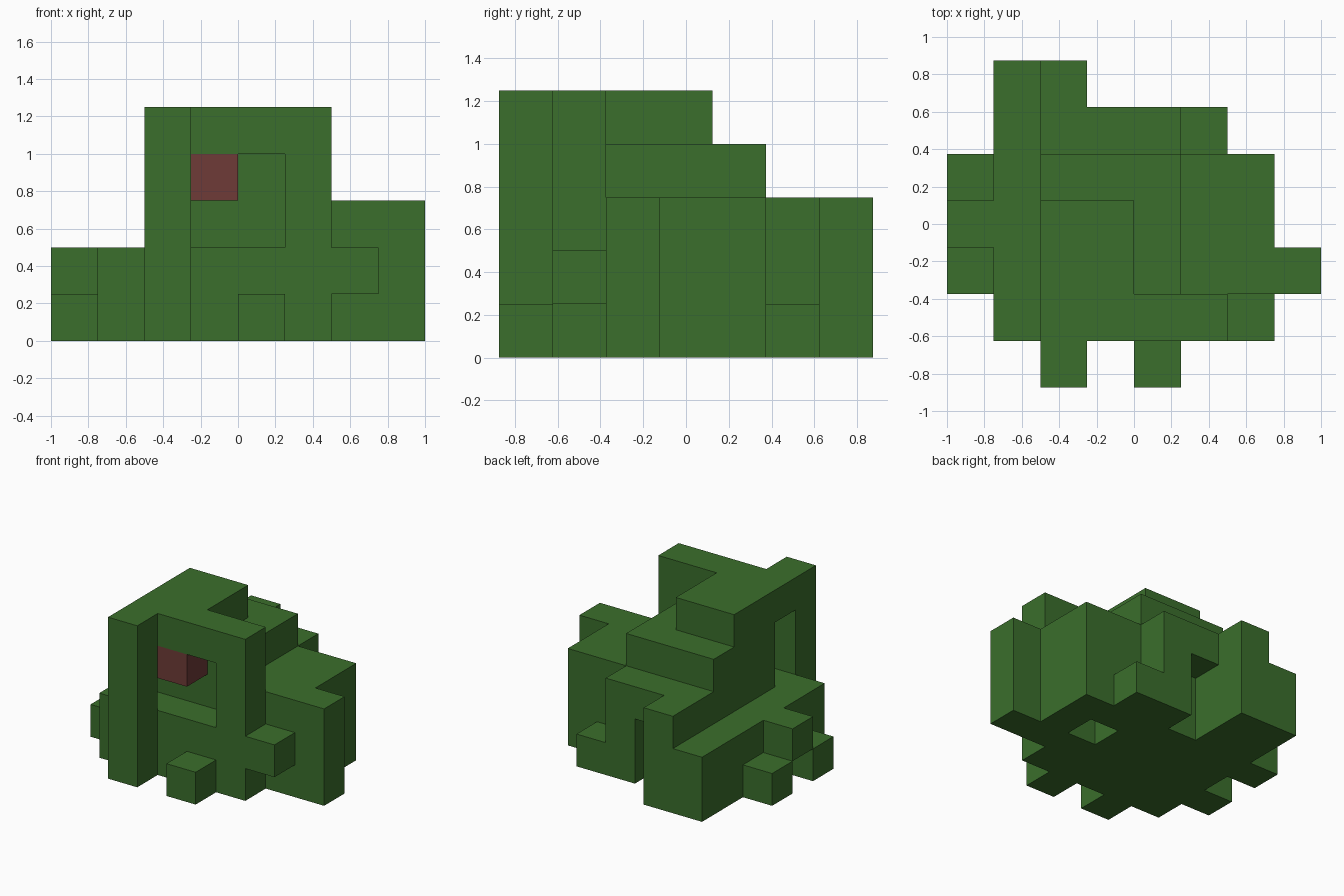
import bpy
import bmesh
from mathutils import Vector

cube = bpy.data.objects.get("Cube")
if cube:
    bpy.data.objects.remove(cube, do_unlink=True)

CELL = 0.25
ORIGIN = Vector((-1.0, -0.875, 0.0))


def make_material(name, colour):
    mat = bpy.data.materials.new(name)
    mat.use_nodes = True
    mat.diffuse_color = colour
    mat.node_tree.nodes["Principled BSDF"].inputs["Base Color"].default_value = colour
    return mat


green = make_material("leaf green", (0.043, 0.156, 0.025, 1))
red = make_material("brick red", (0.156, 0.044, 0.039, 1))


def block(x, y, z):
    """Cells of a box; each argument is a (start, end) range in cells."""
    return {(i, j, k) for i in range(*x) for j in range(*y) for k in range(*z)}


parts = {
    # stepped core
    "main_body": block((2, 5), (2, 5), (0, 4)),
    "upper_block": block((2, 4), (2, 4), (4, 5)),
    "left_terrace": block((5, 7), (2, 5), (0, 3)) - block((5, 6), (3, 4), (0, 1)),
    "left_fin": block((7, 8), (2, 3), (0, 3)),
    "right_ledge": block((1, 2), (1, 7), (0, 2)),
    # front wall with its window
    "front_wall": block((2, 6), (1, 2), (0, 5)) - block((2, 5), (1, 2), (2, 4)),
    "front_pillar": block((2, 3), (0, 1), (0, 5)),
    "front_step": block((4, 5), (0, 1), (0, 1)),
    "side_bracket": block((6, 7), (1, 2), (1, 2)),
    "window_block": block((3, 4), (1, 2), (3, 4)),
    # back terrace with its notch
    "back_terrace": block((2, 5), (5, 6), (0, 3)) - block((3, 4), (5, 6), (0, 2)),
    "back_pillar": block((2, 3), (6, 7), (0, 3)),
    "back_step": block((5, 6), (5, 6), (0, 1)),
    # small cubes on the right side
    "right_front_cube": block((0, 1), (2, 3), (0, 1)),
    "right_middle_cube": block((0, 1), (3, 4), (1, 2)),
    "right_back_cube": block((0, 1), (4, 5), (0, 1)),
}
solid = set().union(*parts.values())


def build_part(name, cells, mat):
    """Make the outer faces of a part, leaving out those buried in others."""
    bm = bmesh.new()
    for cell in sorted(cells):
        centre = Vector(cell) + Vector((0.5, 0.5, 0.5))
        for axis in range(3):
            for side in (-1, 1):
                normal = Vector((0, 0, 0))
                normal[axis] = side
                if tuple(int(a + b) for a, b in zip(cell, normal)) in solid:
                    continue
                u = Vector((0, 0, 0))
                u[(axis + 1) % 3] = 0.5
                v = normal.cross(u)
                mid = centre + normal / 2
                corners = (mid - u - v, mid + u - v, mid + u + v, mid - u + v)
                bm.faces.new([bm.verts.new(ORIGIN + c * CELL) for c in corners])
    bmesh.ops.remove_doubles(bm, verts=bm.verts, dist=0.001)
    bmesh.ops.dissolve_limit(bm, angle_limit=0.01, verts=bm.verts, edges=bm.edges)
    mesh = bpy.data.meshes.new(name)
    bm.to_mesh(mesh)
    bm.free()
    mesh.materials.append(mat)
    bpy.context.collection.objects.link(bpy.data.objects.new(name, mesh))


for part, cells in parts.items():
    build_part(part, cells, red if part == "window_block" else green)
